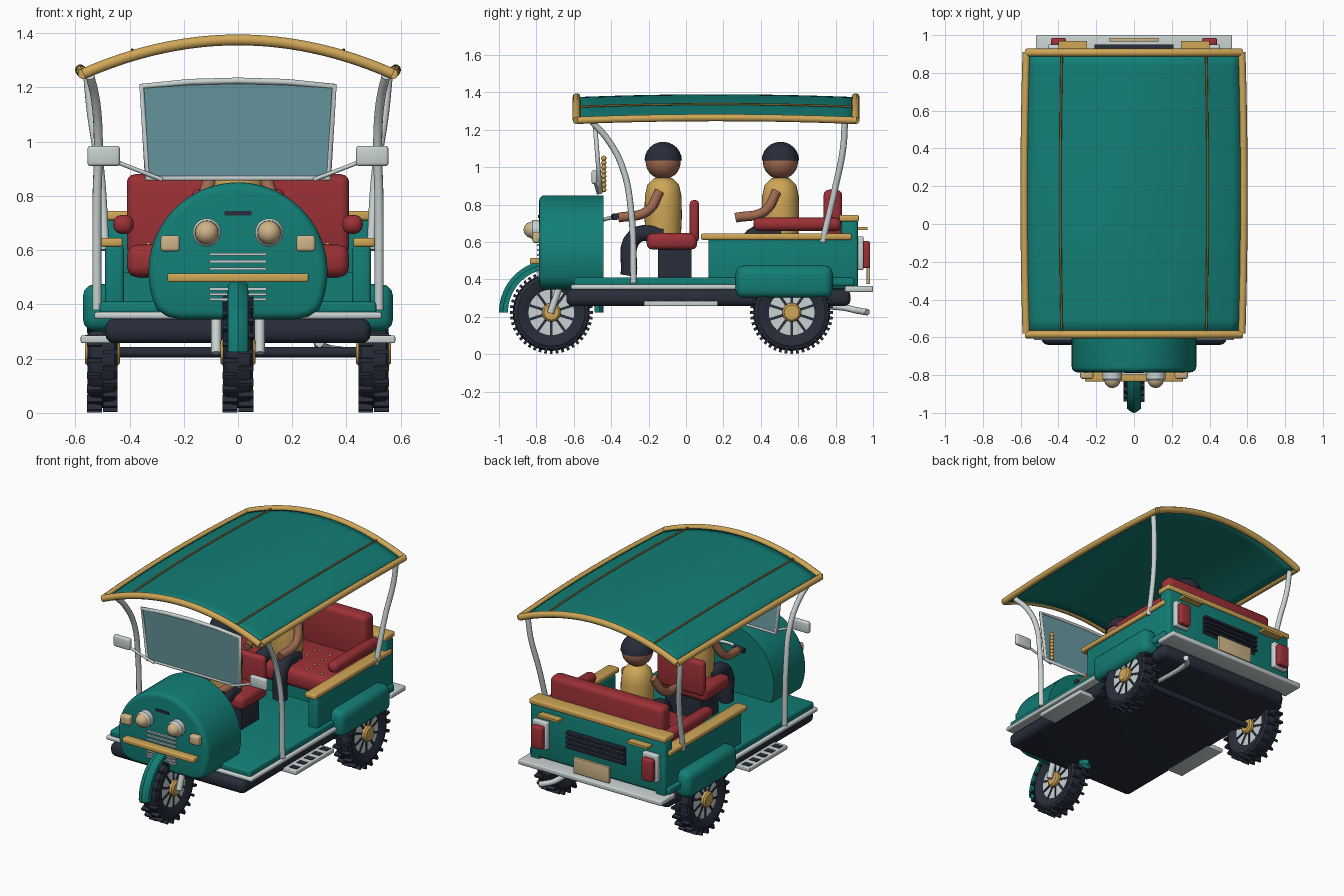
import bpy, bmesh, math
from mathutils import Matrix, Vector

cube = bpy.data.objects.get("Cube")
if cube:
    bpy.data.objects.remove(cube)


def material(name, *rgb):
    mat = bpy.data.materials.new(name)
    mat.use_nodes = True
    mat.diffuse_color = (*rgb, 1)
    shader = next(n for n in mat.node_tree.nodes if n.type == 'BSDF_PRINCIPLED')
    shader.inputs["Base Color"].default_value = (*rgb, 1)
    return mat


teal = material("teal paint", .006, .21, .18)
gold = material("gold trim", .62, .38, .095)
red = material("red upholstery", .33, .03, .037)
dark = material("dark rubber", .02, .026, .042)
silver = material("silver metal", .58, .64, .64)
glass = material("blue glass", .14, .32, .36)
skin = material("brown skin", .34, .14, .08)
cream = material("cream lamp", .62, .46, .25)
ochre = material("ochre stitching", .2, .11, .025)

# Local frames for lathed parts: the lathe axis points along the named direction
AXES = {
    "up": Matrix.Identity(3),
    "side": Matrix(((0, 0, 1), (1, 0, 0), (0, 1, 0))),
    "front": Matrix(((1, 0, 0), (0, 0, -1), (0, 1, 0))),
}


def finish(name, bm, mat):
    bmesh.ops.recalc_face_normals(bm, faces=bm.faces)
    mesh = bpy.data.meshes.new(name)
    bm.to_mesh(mesh)
    bm.free()
    mesh.materials.append(mat)
    obj = bpy.data.objects.new(name, mesh)
    bpy.context.collection.objects.link(obj)
    return obj


def box(name, mat, xs, ys, zs, bevel=0.0, segments=3):
    bm = bmesh.new()
    spans = (xs, ys, zs)
    centre = Vector([(a + b) / 2 for a, b in spans])
    size = [abs(b - a) for a, b in spans]
    bmesh.ops.create_cube(bm, size=1, matrix=Matrix.Translation(centre) @ Matrix.Diagonal((*size, 1)))
    if bevel:
        bmesh.ops.bevel(bm, geom=bm.edges[:], offset=bevel, segments=segments, profile=.5, affect='EDGES')
    return finish(name, bm, mat)


def pair(name, mat, xs, ys, zs, bevel=0.0):
    for side, s in (("left", 1), ("right", -1)):
        box(f"{side}_{name}", mat, [x * s for x in xs], ys, zs, bevel)


def lathe(name, mat, profile, loc, axis="up", sweep=math.tau, steps=32):
    bm = bmesh.new()
    verts = [bm.verts.new((r, 0, h)) for r, h in profile]
    edges = [bm.edges.new(p) for p in zip(verts, verts[1:])]
    bmesh.ops.spin(bm, geom=verts + edges, axis=(0, 0, 1), cent=(0, 0, 0), angle=sweep, steps=steps)
    bmesh.ops.remove_doubles(bm, verts=bm.verts, dist=.0001)
    bmesh.ops.transform(bm, matrix=Matrix.Translation(loc) @ AXES[axis].to_4x4(), verts=bm.verts)
    return finish(name, bm, mat)


def ball(name, mat, loc, radius, squash=(1, 1, 1)):
    bm = bmesh.new()
    bmesh.ops.create_uvsphere(bm, u_segments=24, v_segments=14, radius=radius,
                              matrix=Matrix.Translation(loc) @ Matrix.Diagonal((*squash, 1)))
    return finish(name, bm, mat)


def tube(name, mat, points, radius, cyclic=False, smooth=True):
    curve = bpy.data.curves.new(name, 'CURVE')
    curve.dimensions = '3D'
    curve.bevel_depth, curve.bevel_resolution = radius, 3
    curve.resolution_u, curve.use_fill_caps = 6, True
    spline = curve.splines.new('BEZIER')
    spline.bezier_points.add(len(points) - 1)
    for bp, p in zip(spline.bezier_points, points):
        bp.co = p
        bp.handle_left_type = bp.handle_right_type = 'AUTO' if smooth else 'VECTOR'
    spline.use_cyclic_u = cyclic
    curve.materials.append(mat)
    obj = bpy.data.objects.new(name, curve)
    bpy.context.collection.objects.link(obj)
    return obj


def prism(name, mat, outline, front, back, lean=0.0, bevel=0.0):
    bm = bmesh.new()
    base = outline[0][1]
    face = bm.faces.new([bm.verts.new((x, front - lean * (z - base), z)) for x, z in outline])
    ext = bmesh.ops.extrude_face_region(bm, geom=[face], use_keep_orig=True)
    moved = [v for v in ext["geom"] if isinstance(v, bmesh.types.BMVert)]
    bmesh.ops.translate(bm, vec=(0, back - front, 0), verts=moved)
    if bevel:
        bmesh.ops.bevel(bm, geom=face.edges[:], offset=bevel, segments=4, profile=.5, affect='EDGES')
    return finish(name, bm, mat)


# Roof canvas, gold border and stitching
def roof(x, y):
    bow = 1 - ((y - .16) / .75) ** 2
    return Vector((x * (1 + .02 * bow), y, 1.375 - .385 * x * x + .015 * bow))


across = [-.57 + .057 * i for i in range(21)]
along = [-.58 + .0745 * i for i in range(21)]
bm = bmesh.new()
grid = [[bm.verts.new(roof(x, y)) for x in across] for y in along]
for a, b in zip(grid, grid[1:]):
    for i in range(20):
        bm.faces.new((a[i], a[i + 1], b[i + 1], b[i]))
canvas = finish("roof_canvas", bm, teal)
canvas.modifiers.new("thickness", 'SOLIDIFY').thickness = .012
for y, end in ((-.585, "front"), (.907, "rear")):
    tube(f"{end}_roof_border", gold, [roof(x, y) for x in across], .021)
for s, side in ((1, "left"), (-1, "right")):
    edge = [roof(s * .57, y) for y in along]
    tube(f"{side}_roof_border", gold, edge, .02)
    tube(f"{side}_roof_seam", ochre, [roof(s * .382, y) + Vector((0, 0, .004)) for y in along], .006)

# Roof posts, mirrors and floor steps on both sides
for s, side in ((1, "left"), (-1, "right")):
    tube(f"{side}_front_post", silver, [(s * .545, -.5, 1.24), (s * .525, -.42, 1.15), (s * .515, -.34, 1),
                                        (s * .52, -.295, .78), (s * .52, -.28, .38)], .017)
    tube(f"{side}_rear_post", silver, [(s * .555, .85, 1.25), (s * .54, .84, 1.1),
                                       (s * .51, .8, .9), (s * .49, .73, .6)], .017)
    tube(f"{side}_mirror_arm", silver, [(s * .28, -.47, .86), (s * .46, -.49, .93)], .008)
    for i in range(5):
        y = -.18 + i * .078
        box(f"{side}_step_slot", dark, (s * .51, s * .565), (y - .02, y + .02), (.284, .288))
pair("mirror", silver, (.435, .555), (-.505, -.475), (.91, .985), .012)
pair("step", silver, (.45, .58), (-.225, .17), (.258, .285), .005)

# Windscreen and hanging beads
screen = [(-.335, .865), (.335, .865), (.355, 1.205), (.18, 1.22), (0, 1.225), (-.18, 1.22), (-.355, 1.205)]
prism("windscreen", glass, screen, -.462, -.454, lean=.08)
tube("windscreen_frame", silver, [(x, -.458 - .08 * (z - .865), z) for x, z in screen], .012, True, False)
for i in range(8):
    ball("hanging_bead", gold, (.3, -.44, .88 + i * .024), .014)

# Chassis, floor and edge trim
box("chassis", dark, (-.49, .49), (-.64, .88), (.257, .348), .035)
box("floor_trim", silver, (-.53, .53), (-.615, .3), (.346, .372), .01)
box("floor", teal, (-.51, .51), (-.6, .9), (.365, .41), .012)

# Round nose with lamps, grille and bumper
arc = [math.radians(-25 + 5 * i) for i in range(47)]
outline = [(.33 * math.cos(a), .52 + .33 * math.sin(a)) for a in arc]
prism("nose", teal, [(.21, .345), (.26, .355)] + outline + [(-.26, .355), (-.21, .345)], -.785, -.44, bevel=.03)
for s, side in ((1, "left"), (-1, "right")):
    lamp = (s * .115, -.775, .665)
    lathe(f"{side}_lamp_ring", silver, [(0, 0), (.052, 0), (.052, .045), (.044, .055), (.04, .045)], lamp, "front")
    ball(f"{side}_headlight", cream, (s * .115, -.825, .665), .043)
pair("indicator", cream, (.215, .285), (-.82, -.76), (.595, .655), .012)
box("nose_bumper", gold, (-.26, .26), (-.835, -.78), (.482, .514), .008)
for z in (.585, .558, .531, .457, .437, .419):
    box("grille_bar", silver, (-.105, .105), (-.797, -.78), (z - .005, z + .005))
box("nose_vent", dark, (-.05, .05), (-.79, -.783), (.728, .745))


# Wheels with lugs, spoked rim and hub
def wheel(name, x, y):
    loc = Vector((x, y, .224))
    tyre = [(.12, -.035), (.15, -.05), (.18, -.055), (.2, -.045), (.206, 0)]
    full = tyre + [(r, -h) for r, h in reversed(tyre[:-1])] + tyre[:1]
    lathe(name + "_tyre", dark, full, loc, "side", steps=40)
    rim = [(0, -.036), (.13, -.036), (.13, .036), (0, .036)]
    lathe(name + "_rim", silver, rim, loc, "side")
    hub = [(0, -.065), (.04, -.065), (.05, -.055), (.05, .055), (.04, .065), (0, .065)]
    lathe(name + "_hub", gold, hub, loc, "side")
    lugs, gaps = bmesh.new(), bmesh.new()
    for i in range(44):
        s = 1 if i % 2 else -1
        turn = Matrix.Translation(loc) @ Matrix.Rotation(math.tau * i / 44, 4, 'X')
        slot = turn @ Matrix.Translation((s * .029, 0, .207))
        bmesh.ops.create_cube(lugs, size=1, matrix=slot @ Matrix.Diagonal((.055, .015, .03, 1)))
    for i in range(10):
        turn = Matrix.Translation(loc) @ Matrix.Rotation(math.tau * i / 10, 4, 'X')
        slot = turn @ Matrix.Translation((0, 0, .09))
        bmesh.ops.create_cube(gaps, size=1, matrix=slot @ Matrix.Diagonal((.08, .014, .08, 1)))
    finish(name + "_lugs", lugs, dark)
    finish(name + "_spoke_gaps", gaps, dark)


wheel("front_wheel", 0, -.72)
wheel("left_rear_wheel", .5, .565)
wheel("right_rear_wheel", -.5, .565)
guard = [(.232, -.038), (.258, -.036), (.275, -.015), (.28, 0), (.275, .015), (.258, .036), (.232, .038), (.232, -.038)]
lathe("front_mudguard", teal, guard, (0, -.72, .224), "side", math.pi)
for s in (1, -1):
    tube("front_fork", silver, [(s * .08, -.725, .22), (s * .08, -.67, .38)], .019)
tube("rear_axle", dark, [(-.5, .565, .224), (.5, .565, .224)], .02)

# Rear tub, rails and fenders
pair("tub_wall", teal, (.42, .49), (.12, .92), (.35, .62), .015)
box("tub_back", teal, (-.49, .49), (.83, .92), (.37, .72), .02)
pair("side_rail", gold, (.425, .505), (.08, .885), (.612, .645), .01)
box("rear_rail", gold, (-.495, .495), (.82, .925), (.71, .745), .01)
pair("rear_fender", teal, (.43, .572), (.265, .785), (.3, .475), .045)

# Tail: lamps, louvres, plate, bumper and exhaust
pair("tail_lamp_base", silver, (.345, .455), (.915, .95), (.45, .63), .01)
pair("tail_lamp", red, (.36, .44), (.94, .985), (.46, .605), .012)
pair("tail_strip", gold, (.25, .4), (.915, .97), (.665, .68))
box("louvre_panel", dark, (-.21, .21), (.915, .926), (.49, .61))
for i in range(4):
    z = .505 + i * .03
    box("louvre", dark, (-.21, .21), (.92, .95), (z, z + .014))
box("rear_plate", cream, (-.13, .13), (.965, .985), (.375, .48), .004)
box("rear_bumper", silver, (-.52, .52), (.85, 1), (.333, .365), .008)
tube("exhaust", silver, [(.3, .6, .26), (.305, .84, .25), (.33, .91, .235), (.39, .97, .225)], .018)

# Seats
box("driver_cushion", red, (-.18, .18), (-.21, .06), (.56, .648), .03)
box("driver_backrest", red, (-.17, .17), (.02, .07), (.6, .825), .022)
box("driver_seat_base", dark, (-.13, .13), (-.15, .03), (.4, .57))
box("rear_cushion", red, (-.41, .41), (.34, .82), (.5, .62), .04)
box("rear_bench", teal, (-.42, .42), (.4, .84), (.4, .52))
box("rear_backrest", red, (-.41, .41), (.735, .835), (.58, .88), .03)
pair("armrest", red, (.385, .46), (.36, .83), (.66, .73), .03)
for i in range(7):
    for y in (.4, .48, .56, .64):
        ball("seat_button", gold, (-.33 + i * .11, y, .62), .009)


# Driver and passenger share one figure
def person(name, y):
    body = [(0, 0), (.095, 0), (.1, .1), (.098, .21), (.085, .27), (.05, .305), (0, .315)]
    lathe(name + "_torso", gold, body, (0, y, .635))
    ball(name + "_head", skin, (0, y, 1.03), .094)
    arc = [math.radians(15 * i) for i in range(7)]
    lathe(name + "_hair", dark, [(.1 * math.cos(a), .1 * math.sin(a)) for a in arc] + [(0, 0), (.1, 0)], (0, y, 1.036))
    for s in (1, -1):
        tube(name + "_arm", skin, [(s * .1, y - .02, .87), (s * .13, y - .085, .765), (s * .12, y - .24, .73)], .026)
        tube(name + "_leg", dark, [(s * .07, y, .635), (s * .08, y - .15, .63), (s * .08, y - .185, .42)], .045)


person("driver", -.122)
person("passenger", .505)
tube("handlebar", silver, [(-.1, -.385, .735), (0, -.44, .72), (.1, -.385, .735)], .01)
for s in (1, -1):
    tube("handle_grip", dark, [(s * .08, -.385, .735), (s * .16, -.375, .735)], .018)

# Smooth shading with crisp edges
bpy.ops.object.select_all(action='DESELECT')
for obj in bpy.context.collection.objects:
    if obj.type == 'MESH':
        obj.select_set(True)
        bpy.context.view_layer.objects.active = obj
bpy.ops.object.shade_smooth_by_angle(angle=math.radians(35))
